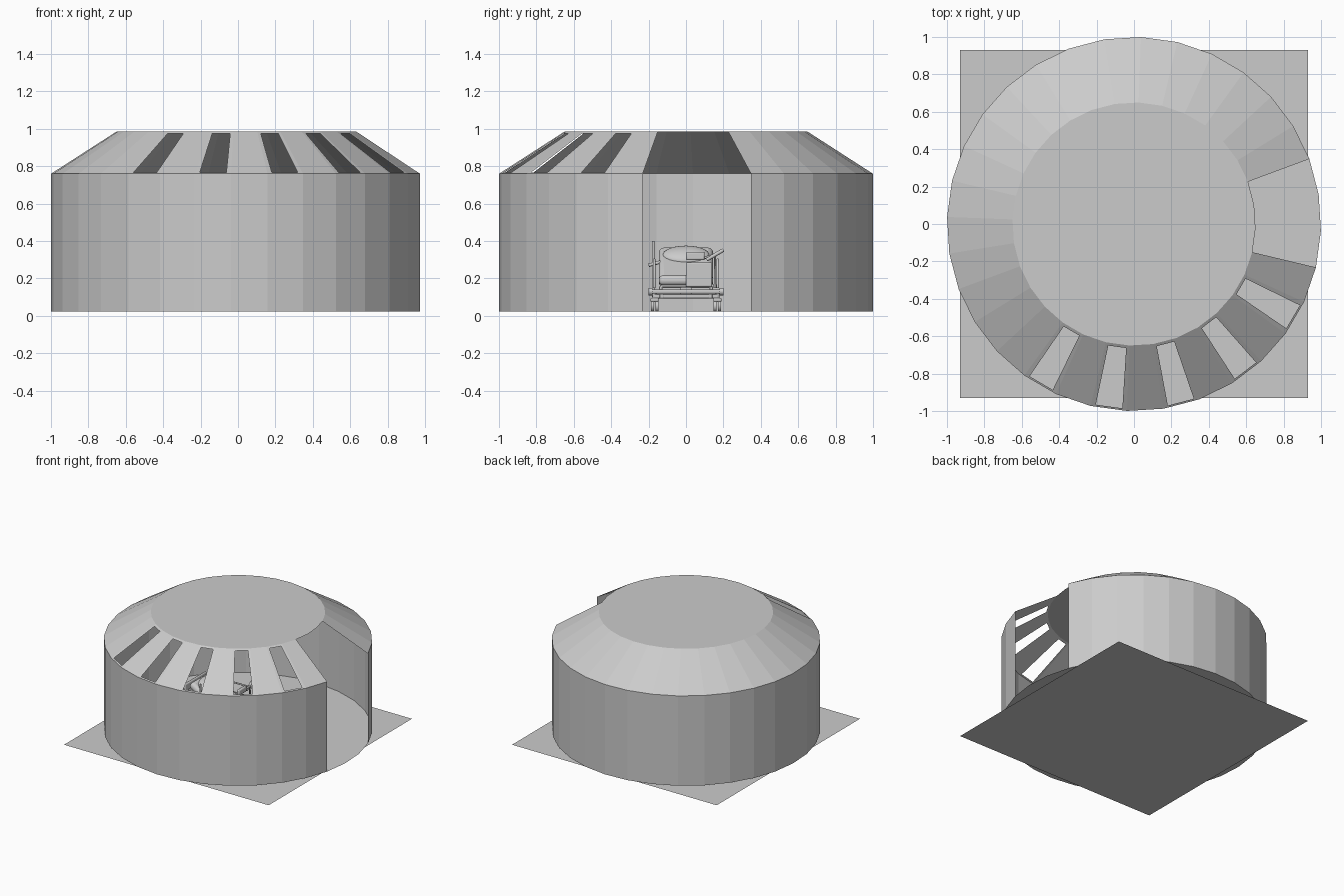
import bpy, math
from mathutils import Vector

if "Cube" in bpy.data.objects:
    bpy.data.objects.remove(bpy.data.objects["Cube"])

N = 32
STEP = 360 / N
START = 20.35          # angle of the doorway's far edge; walls run round from here
FLOOR_Z, EAVE_Z, TOP_Z = 0.022, 0.76, 0.985
R_WALL, R_TOP = 1.0, 0.65


def make(name, verts, faces):
    me = bpy.data.meshes.new(name)
    me.from_pydata([tuple(v) for v in verts], [], faces)
    me.update()
    ob = bpy.data.objects.new(name, me)
    bpy.context.collection.objects.link(ob)
    return ob


def polar(r, i, z):
    a = math.radians(START + STEP * i)
    return Vector((r * math.cos(a), r * math.sin(a), z))


def smooth(ob):
    bpy.ops.object.select_all(action='DESELECT')
    ob.select_set(True)
    bpy.context.view_layer.objects.active = ob
    bpy.ops.object.shade_smooth_by_angle(angle=math.radians(40))
    return ob


def box(name, loc, size, tilt=0, bevel=0.0, segs=2):
    bpy.ops.mesh.primitive_cube_add(size=1, location=loc, rotation=(0, tilt, 0))
    ob = bpy.context.object
    ob.name = name
    ob.scale = size
    bpy.ops.object.transform_apply(location=False, rotation=False, scale=True)
    if bevel:
        m = ob.modifiers.new("soft", 'BEVEL')
        m.width, m.segments = bevel, segs
        smooth(ob)
    return ob


def rod(name, a, b, r, sides=12):
    a, b = Vector(a), Vector(b)
    bpy.ops.mesh.primitive_cylinder_add(vertices=sides, radius=r, depth=(b - a).length,
                                        location=(a + b) / 2)
    ob = bpy.context.object
    ob.name = name
    ob.rotation_euler = (b - a).to_track_quat('Z', 'Y').to_euler()
    return smooth(ob)


def pipe(name, pts, r):
    cu = bpy.data.curves.new(name, 'CURVE')
    cu.dimensions = '3D'
    cu.bevel_depth, cu.bevel_resolution, cu.use_fill_caps = r, 2, True
    sp = cu.splines.new('POLY')
    sp.points.add(len(pts) - 1)
    for p, co in zip(sp.points, pts):
        p.co = (*co, 1)
    ob = bpy.data.objects.new(name, cu)
    bpy.context.collection.objects.link(ob)
    return ob


# square ground sheet, round floor and round ceiling
h = 0.93
make("ground_sheet", [(-h, -h, 0), (h, -h, 0), (h, h, 0), (-h, h, 0)], [(0, 1, 2, 3)])
make("round_floor", [polar(R_WALL, i, FLOOR_Z) for i in range(N)], [tuple(range(N))])
make("ceiling_disc", [polar(R_TOP, i, TOP_Z) for i in range(N)], [tuple(range(N))])

# wall, leaving three segments open as the doorway
SEGS = N - 3
verts = [polar(R_WALL, i, z) for z in (FLOOR_Z, EAVE_Z) for i in range(SEGS + 1)]
make("round_wall", verts, [(i, i + 1, SEGS + 2 + i, SEGS + 1 + i) for i in range(SEGS)])

# sloping roof with five framed window openings
windows = {SEGS - 2 - 2 * k for k in range(5)}
verts, faces = [], []
for i in range(SEGS):
    c = [polar(R_WALL, i, EAVE_Z), polar(R_WALL, i + 1, EAVE_Z),
         polar(R_TOP, i + 1, TOP_Z), polar(R_TOP, i, TOP_Z)]
    n = len(verts)
    verts += c
    if i not in windows:
        faces.append((n, n + 1, n + 2, n + 3))
        continue
    for u, v in ((.13, .03), (.87, .03), (.87, .955), (.13, .955)):
        verts.append(c[0].lerp(c[1], u).lerp(c[3].lerp(c[2], u), v))
    for k in range(4):
        j = (k + 1) % 4
        faces.append((n + k, n + j, n + 4 + j, n + 4 + k))
make("sloping_roof", verts, faces)

# bed: casters with forks
for x in (-0.33, 0.33):
    for s in (-1, 1):
        y = 0.168 * s
        for d in (-0.012, 0.012):
            rod("caster_wheel", (x, y + d - .008, .052), (x, y + d + .008, .052), 0.03, 20)
        box("caster_fork", (x, y, .085), (.035, .044, .02), bevel=.006)
        rod("caster_stem", (x, y, .08), (x, y, .135), .011)

# bed: lower chassis and lifting columns
for s in (-1, 1):
    box("chassis_rail", (0, .13 * s, .105), (.7, .022, .026), bevel=.004)
    box("deck_rail", (0, .135 * s, .148), (.76, .02, .018), bevel=.004)
    rod("corner_bumper", (.38, .18 * s, .13), (.38, .20 * s, .13), .02)
    rod("corner_bumper", (-.38, .18 * s, .13), (-.38, .20 * s, .13), .02)
for x in (-.33, 0, .33):
    box("chassis_crossbar", (x, 0, .105), (.025, .34, .022), bevel=.004)
for x in (-.2, .2):
    box("lift_column", (x, 0, .128), (.05, .06, .05), bevel=.005)
for x in (-.38, .38):
    box("end_crossbar", (x, 0, .13), (.022, .37, .02), bevel=.005)

# bed: deck, mattress in two parts and pillow
TILT = math.radians(33)
box("deck", (.14, 0, .16), (.48, .28, .012))
box("seat_mattress", (.14, 0, .19), (.5, .29, .055), bevel=.024, segs=4)
box("back_deck", (-.22, 0, .222), (.32, .27, .012), TILT)
box("back_mattress", (-.2, 0, .258), (.34, .29, .06), TILT, bevel=.028, segs=4)
bpy.ops.mesh.primitive_uv_sphere_add(segments=24, ring_count=12, radius=1,
                                     location=(-.255, 0, .325), rotation=(0, TILT, 0))
bpy.context.object.name = "pillow"
bpy.context.object.scale = (.075, .125, .035)
smooth(bpy.context.object)

# bed: head board, foot panel and side rails
box("head_board", (-.39, 0, .24), (.02, .28, .2), bevel=.009, segs=3)
box("foot_panel", (.385, .07, .22), (.02, .14, .13), bevel=.006)
for s in (-1, 1):
    y = .17 * s
    pipe("side_rail", [(-.24, y, .15), (-.24, y, .27), (-.21, y, .3),
                       (.02, y, .3), (.05, y, .27), (.05, y, .15)], .007)
    rod("side_rail_bar", (-.24, y, .22), (.05, y, .22), .005)

# bed: drip pole, and angled handset arm with its small screen
rod("tall_pole", (-.22, -.175, .1), (-.22, -.175, .4), .007)
rod("pole_clamp", (-.22, -.2, .27), (-.22, -.13, .29), .009)
pipe("handset_arm", [(.0, .155, .15), (.0, .155, .33), (.0, .1, .31)], .007)
rod("handset_grip", (.0, .11, .3), (.0, .2, .352), .01)
box("handset_screen", (.0, .05, .32), (.025, .1, .045), bevel=.008)
